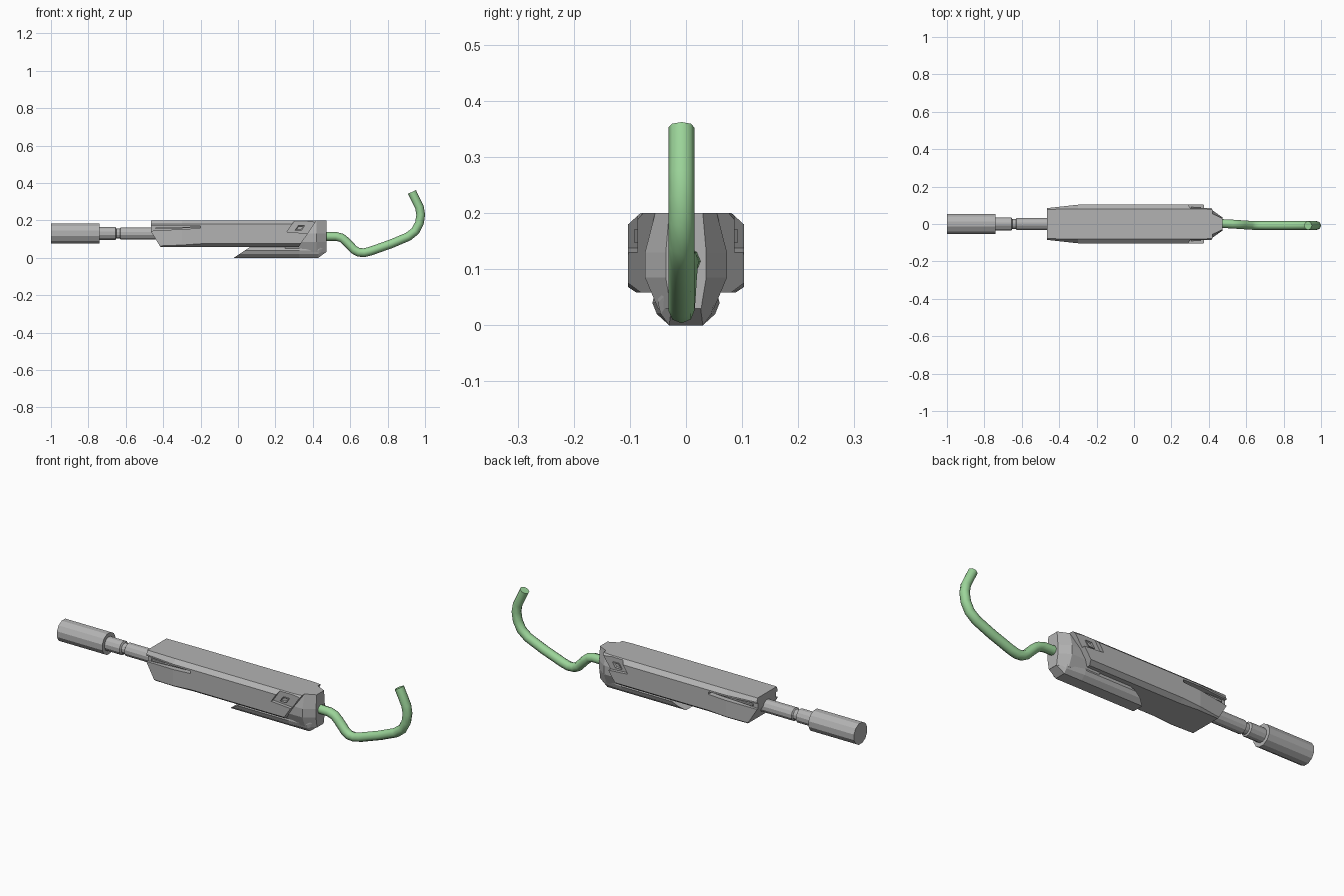
import bpy, bmesh, math
from mathutils import Vector

cube = bpy.data.objects.get("Cube")
if cube:
    bpy.data.objects.remove(cube, do_unlink=True)


def make_material(name, rgb):
    mat = bpy.data.materials.new(name)
    mat.use_nodes = True
    color = (*rgb, 1)
    mat.diffuse_color = color
    mat.node_tree.nodes["Principled BSDF"].inputs["Base Color"].default_value = color
    return mat


GREY = make_material("plain grey", (0.45, 0.45, 0.45))
GREEN = make_material("soft green", (0.33, 0.66, 0.32))


def finish(name, bm, mat=GREY):
    bmesh.ops.recalc_face_normals(bm, faces=bm.faces[:])
    mesh = bpy.data.meshes.new(name)
    bm.to_mesh(mesh)
    bm.free()
    mesh.materials.append(mat)
    obj = bpy.data.objects.new(name, mesh)
    bpy.context.scene.collection.objects.link(obj)
    return obj


def loft(rings):
    """Skin a row of equal closed rings and cap both ends."""
    bm = bmesh.new()
    rows = [[bm.verts.new(p) for p in ring] for ring in rings]
    n = len(rows[0])
    for a, b in zip(rows, rows[1:]):
        for i in range(n):
            j = (i + 1) % n
            bm.faces.new((a[i], a[j], b[j], b[i]))
    bm.faces.new(rows[0])
    bm.faces.new(rows[-1])
    bmesh.ops.recalc_face_normals(bm, faces=bm.faces[:])
    return bm


def mirrored(x, half):
    """Full section at x from its +y half, listed top to bottom."""
    return [(x, y, z) for y, z in half] + [(x, -y, z) for y, z in reversed(half)]


def slice_off(bm, a, b, side):
    """Cut along the xz line a-b, dropping what lies toward side (+1 or -1 in x)."""
    normal = Vector((b[1] - a[1], 0, a[0] - b[0])).normalized()
    if normal.x * side < 0:
        normal.negate()
    bmesh.ops.bisect_plane(bm, geom=bm.verts[:] + bm.edges[:] + bm.faces[:],
                           plane_co=(a[0], 0, a[1]), plane_no=normal, clear_outer=True)
    bmesh.ops.holes_fill(bm, edges=[e for e in bm.edges if e.is_boundary])


def prism(outline, y0, y1):
    return loft([[(x, y, z) for x, z in outline] for y in (y0, y1)])


def carve(target, outline, depth):
    """Cut the same xz outline into both flanks."""
    for side in (1, -1):
        cutter = finish("cutter", prism(outline, side * depth, side * 0.2))
        cutter.hide_render = True
        mod = target.modifiers.new("carve", "BOOLEAN")
        mod.operation = "DIFFERENCE"
        mod.solver = "EXACT"
        mod.object = cutter
        bpy.context.view_layer.objects.active = target
        bpy.ops.object.modifier_apply(modifier=mod.name)
        bpy.data.objects.remove(cutter, do_unlink=True)


# Outer shell: chamfered box, slanted at both ends
def shell_section(x, top, wide, low, bottom):
    return mirrored(x, [(top, 0.2), (wide, 0.18), (wide, low), (bottom, 0.058)])


bm = loft([shell_section(-0.465, 0.078, 0.085, 0.062, 0.084),
           shell_section(-0.3, 0.081, 0.103, 0.068, 0.088),
           shell_section(-0.2, 0.081, 0.103, 0.075, 0.08),
           shell_section(0.37, 0.081, 0.103, 0.075, 0.08),
           shell_section(0.43, 0.075, 0.088, 0.075, 0.07)])
slice_off(bm, (-0.465, 0.14), (-0.415, 0.058), -1)
slice_off(bm, (0.42, 0.2), (0.325, 0.058), 1)
shell = finish("outer_shell", bm)

# Tapered rear slots and slanted front recesses
carve(shell, [(-0.5, 0.173), (-0.2, 0.171), (-0.2, 0.158), (-0.5, 0.142)], 0.074)
carve(shell, [(0.262, 0.138), (0.31, 0.21), (0.45, 0.21), (0.375, 0.13)], 0.086)

# Ridge dividing each rear slot, and catch set in each recess
for side, label in ((1, "left"), (-1, "right")):
    ridge = [(-0.44, 0.153), (-0.44, 0.162), (-0.2, 0.167), (-0.2, 0.161)]
    finish(label + "_slot_ridge", prism(ridge, side * 0.07, side * 0.084))
    catch = [(0.305, 0.147), (0.322, 0.172), (0.357, 0.172), (0.34, 0.147)]
    bm = prism(catch, side * 0.08, side * 0.092)
    bm.faces.ensure_lookup_table()
    outer = max(bm.faces, key=lambda f: side * f.calc_center_median().y)
    bmesh.ops.inset_region(bm, faces=[outer], thickness=0.006, depth=-0.005)
    finish(label + "_catch", bm)

# Faceted nose block
nose_half = [(0.055, 0.2), (0.073, 0.13), (0.073, 0.085), (0.05, 0.03)]
finish("nose_block", loft([
    mirrored(0.25, [(y, min(z, 0.198)) for y, z in nose_half]),
    mirrored(0.42, nose_half),
    mirrored(0.472, [(0.03, 0.2), (0.036, 0.13), (0.036, 0.085), (0.027, 0.03)])]))

# Keel under the front half
keel_half = [(0.052, 0.07), (0.06, 0.04), (0.052, 0.02), (0.03, 0)]
bm = loft([mirrored(-0.05, keel_half), mirrored(0.33, keel_half),
           mirrored(0.43, [(0.05, 0.07), (0.05, 0.04), (0.045, 0.02), (0.03, 0)]),
           mirrored(0.471, [(0.03, 0.08), (0.03, 0.06), (0.028, 0.045), (0.026, 0.03)])])
slice_off(bm, (-0.022, 0), (0.065, 0.058), -1)
finish("keel", bm)


# Turned rear parts along the x axis
def turned(name, profile, sides=12):
    rings = []
    for x, r in profile:
        angles = [math.tau * (i + 0.5) / sides for i in range(sides)]
        rings.append([(x, r * math.cos(a), 0.13 + r * math.sin(a)) for a in angles])
    finish(name, loft(rings))


turned("rear_grip", [(-1, 0.056), (-0.74, 0.056)])
turned("rear_shaft", [(-0.76, 0.036), (-0.655, 0.036), (-0.65, 0.027),
                      (-0.632, 0.027), (-0.627, 0.034), (-0.42, 0.034)])

# Bent green hook
path = [(0.44, 0.114), (0.525, 0.114), (0.555, 0.106), (0.58, 0.085), (0.62, 0.043),
        (0.645, 0.029), (0.675, 0.027), (0.71, 0.036), (0.82, 0.075), (0.91, 0.113),
        (0.948, 0.143), (0.97, 0.185), (0.977, 0.23), (0.97, 0.27), (0.93, 0.352)]
curve = bpy.data.curves.new("hook", "CURVE")
curve.dimensions = "3D"
curve.bevel_depth = 0.0235
curve.bevel_resolution = 2
curve.use_fill_caps = True
spline = curve.splines.new("POLY")
spline.points.add(len(path) - 1)
for point, (x, z) in zip(spline.points, path):
    y = -0.008 + 0.012 * max(0, min(1, (0.64 - x) / 0.18))
    point.co = (x, y, z, 1)
curve.materials.append(GREEN)
hook = bpy.data.objects.new("hook", curve)
bpy.context.scene.collection.objects.link(hook)
